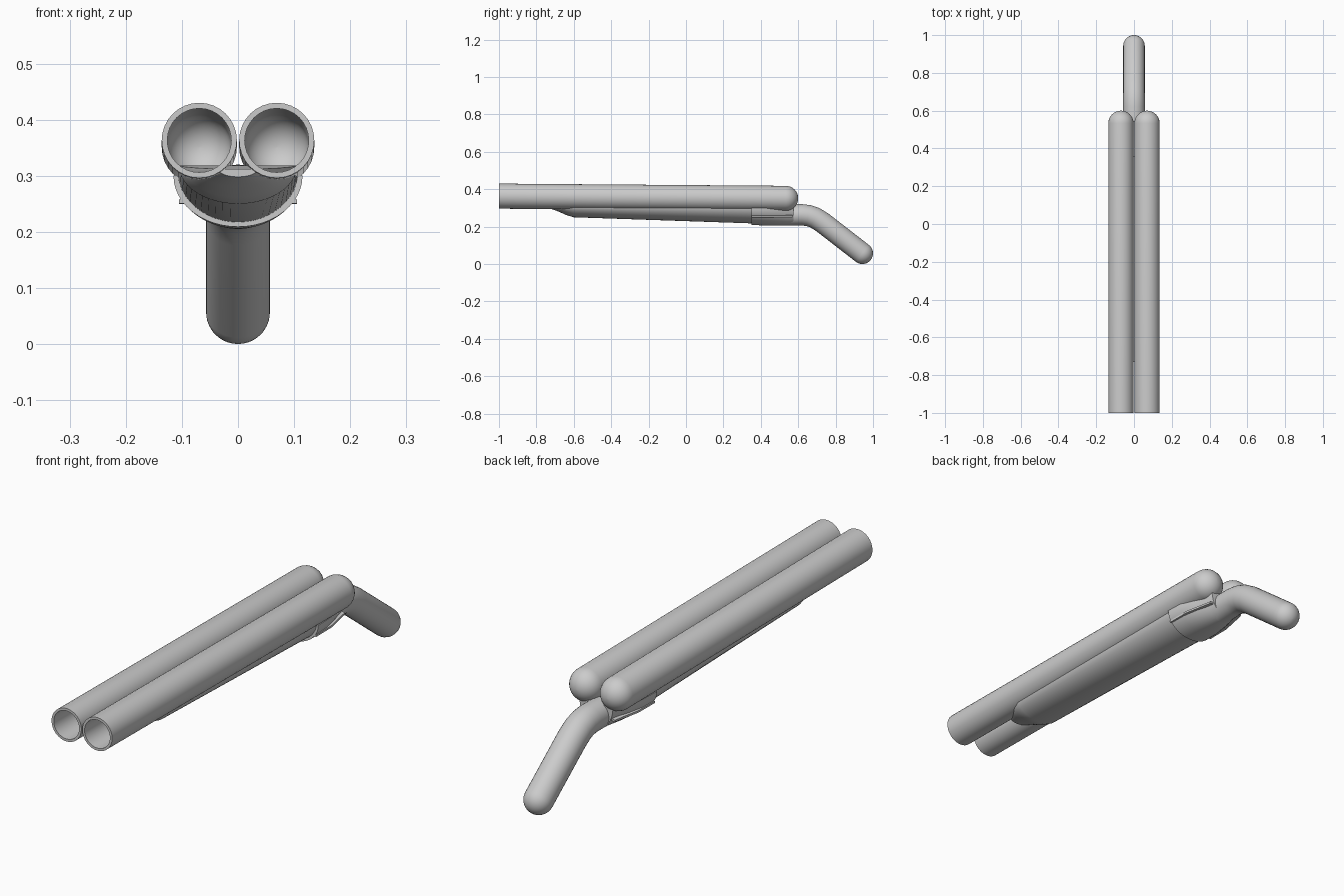
import bpy, bmesh, math
from mathutils import Vector

cube = bpy.data.objects.get("Cube")
if cube:
    bpy.data.objects.remove(cube)

grey = bpy.data.materials.new("plain grey")
grey.use_nodes = True
grey.diffuse_color = (0.6, 0.6, 0.6, 1)
grey.node_tree.nodes["Principled BSDF"].inputs["Base Color"].default_value = (0.6, 0.6, 0.6, 1)


def loft(name, rings, angle=35):
    """Skin closed rings of points, capping both ends."""
    bm = bmesh.new()
    loops = [[bm.verts.new(p) for p in ring] for ring in rings]
    for a, b in zip(loops, loops[1:]):
        n = len(a)
        for i in range(n):
            j = (i + 1) % n
            bm.faces.new((a[i], a[j], b[j], b[i]))
    bm.faces.new(loops[0])
    bm.faces.new(loops[-1])
    bmesh.ops.remove_doubles(bm, verts=bm.verts, dist=0.0001)
    bmesh.ops.recalc_face_normals(bm, faces=bm.faces)
    mesh = bpy.data.meshes.new(name)
    bm.to_mesh(mesh)
    bm.free()
    obj = bpy.data.objects.new(name, mesh)
    bpy.context.collection.objects.link(obj)
    mesh.materials.append(grey)
    bpy.ops.object.select_all(action='DESELECT')
    obj.select_set(True)
    bpy.context.view_layer.objects.active = obj
    bpy.ops.object.shade_smooth_by_angle(angle=math.radians(angle))
    return obj


def circle(centre, tangent, radius, n=32):
    """Ring around a tangent lying in the YZ plane."""
    side = Vector((1, 0, 0))
    up = side.cross(tangent.normalized())
    return [centre + radius * (math.cos(t) * side + math.sin(t) * up)
            for t in (2 * math.pi * i / n for i in range(n))]


def dome(centre, direction, radius, steps=8):
    """Rings of a hemisphere closing a tube."""
    d = direction.normalized()
    angles = [math.pi / 2 * k / steps for k in range(steps)] + [1.55]
    return [circle(centre + d * radius * math.sin(a), d, radius * math.cos(a)) for a in angles]


# Barrels: open muzzle, hollow bore, domed rear
R, BORE = 0.067, 0.057
for name, sx in (("left_barrel", 1), ("right_barrel", -1)):
    muzzle = Vector((sx * 0.069, -1, 0.363))
    breech = Vector((sx * 0.069, 0.533, 0.351))
    axis = breech - muzzle
    y_dir = Vector((0, 1, 0))
    outer = [circle(muzzle, y_dir, R)] + dome(breech, axis, R)
    inner = [circle(muzzle, y_dir, BORE)] + dome(breech, axis, BORE)
    loft(name, inner[::-1] + outer)


def trough(y, half_width, bottom, top, n=24):
    """Half-round section, flat on top."""
    return [Vector((half_width * math.cos(t), y, top - (top - bottom) * math.sin(t)))
            for t in (math.pi * i / n for i in range(n + 1))]


# Fore-end under the barrels, with a scooped nose
loft("fore_end", [trough(*s) for s in (
    (-0.73, 0.035, 0.298, 0.312), (-0.68, 0.075, 0.28, 0.314),
    (-0.64, 0.095, 0.262, 0.316), (-0.60, 0.105, 0.25, 0.318),
    (0.36, 0.108, 0.217, 0.31))])

# Receiver, waisted toward the grip
loft("receiver", [trough(*s) for s in (
    (0.35, 0.115, 0.209, 0.30), (0.42, 0.112, 0.206, 0.30),
    (0.49, 0.097, 0.205, 0.30), (0.54, 0.082, 0.206, 0.305),
    (0.575, 0.075, 0.208, 0.31))])

# Side ledges of the receiver
for name, sx in (("left_ledge", 1), ("right_ledge", -1)):
    loft(name, [[Vector((sx * x, y, z)) for x, z in
                 ((0.05, 0.255), (w, 0.25), (w, 0.258), (0.05, 0.265))]
                for y, w in ((0.35, 0.105), (0.45, 0.104), (0.57, 0.08))])

# Grip: round bar bending down behind the receiver, domed end
path = [Vector((0, y, z)) for y, z in (
    (0.54, 0.262), (0.62, 0.263), (0.655, 0.259), (0.69, 0.247), (0.73, 0.222), (0.943, 0.057))]
rings = []
for i, p in enumerate(path[:-1]):
    before = path[max(i - 1, 0)]
    rings.append(circle(p, (p - before).normalized() + (path[i + 1] - p).normalized()
                        if i else path[1] - p, 0.057))
rings += dome(path[-1], path[-1] - path[-2], 0.057)
loft("grip", rings)
